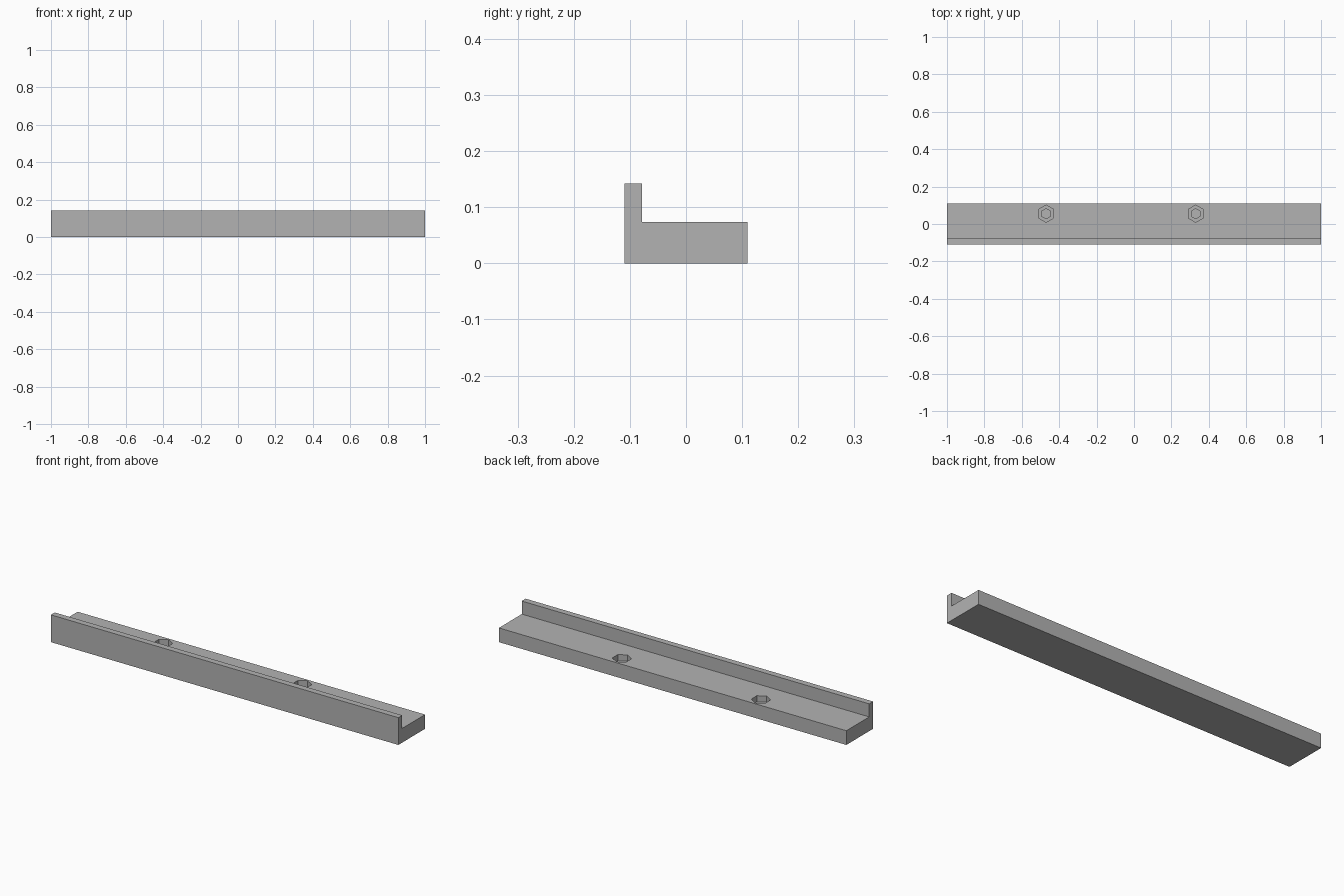
import bpy
import bmesh
from math import pi
from mathutils import Matrix

if "Cube" in bpy.data.objects:
    bpy.data.objects.remove(bpy.data.objects["Cube"], do_unlink=True)

LENGTH = 2.0
BASE_TOP = 0.074
HOLE_Y = 0.055

grey = bpy.data.materials.new("plain grey")
grey.use_nodes = True
colour = (0.45, 0.45, 0.45, 1)
grey.diffuse_color = colour
grey.node_tree.nodes["Principled BSDF"].inputs["Base Color"].default_value = colour


def add_object(name, bm):
    bmesh.ops.recalc_face_normals(bm, faces=bm.faces)
    mesh = bpy.data.meshes.new(name)
    bm.to_mesh(mesh)
    bm.free()
    mesh.materials.append(grey)
    obj = bpy.data.objects.new(name, mesh)
    bpy.context.scene.collection.objects.link(obj)
    return obj


def hex_cutter(name, x, radius, bottom):
    # Hexagonal prism with corners pointing along y
    top = BASE_TOP + 0.03
    bm = bmesh.new()
    place = Matrix.Translation((x, HOLE_Y, (top + bottom) / 2))
    bmesh.ops.create_cone(bm, cap_ends=True, segments=6, radius1=radius,
                          radius2=radius, depth=top - bottom,
                          matrix=place)
    # Make sure a corner lies on the y axis
    if not any(abs(v.co.x - x) < 1e-4 for v in bm.verts):
        bmesh.ops.rotate(bm, verts=bm.verts, cent=(x, HOLE_Y, 0),
                         matrix=Matrix.Rotation(pi / 6, 3, "Z"))
    obj = add_object(name, bm)
    obj.hide_render = True
    obj.hide_set(True)
    return obj


# L-shaped rail: wide base with a thin lip along the front
profile = [(-0.11, 0), (0.11, 0), (0.11, BASE_TOP),
           (-0.078, BASE_TOP), (-0.078, 0.142), (-0.11, 0.142)]
bm = bmesh.new()
end = bm.faces.new([bm.verts.new((-LENGTH / 2, y, z)) for y, z in profile])
sweep = bmesh.ops.extrude_face_region(bm, geom=[end])
moved = [g for g in sweep["geom"] if isinstance(g, bmesh.types.BMVert)]
bmesh.ops.translate(bm, verts=moved, vec=(LENGTH, 0, 0))
rail = add_object("rail", bm)

# Two stepped blind holes: a nut recess over a narrower screw hole
for side, x in (("right", -0.47), ("left", 0.33)):
    for part, radius, bottom in (("nut_recess", 0.046, 0.042),
                                 ("screw_hole", 0.027, 0.01)):
        cut = rail.modifiers.new(side + "_" + part, "BOOLEAN")
        cut.operation = "DIFFERENCE"
        cut.solver = "EXACT"
        cut.object = hex_cutter(side + "_" + part + "_cutter", x, radius, bottom)
